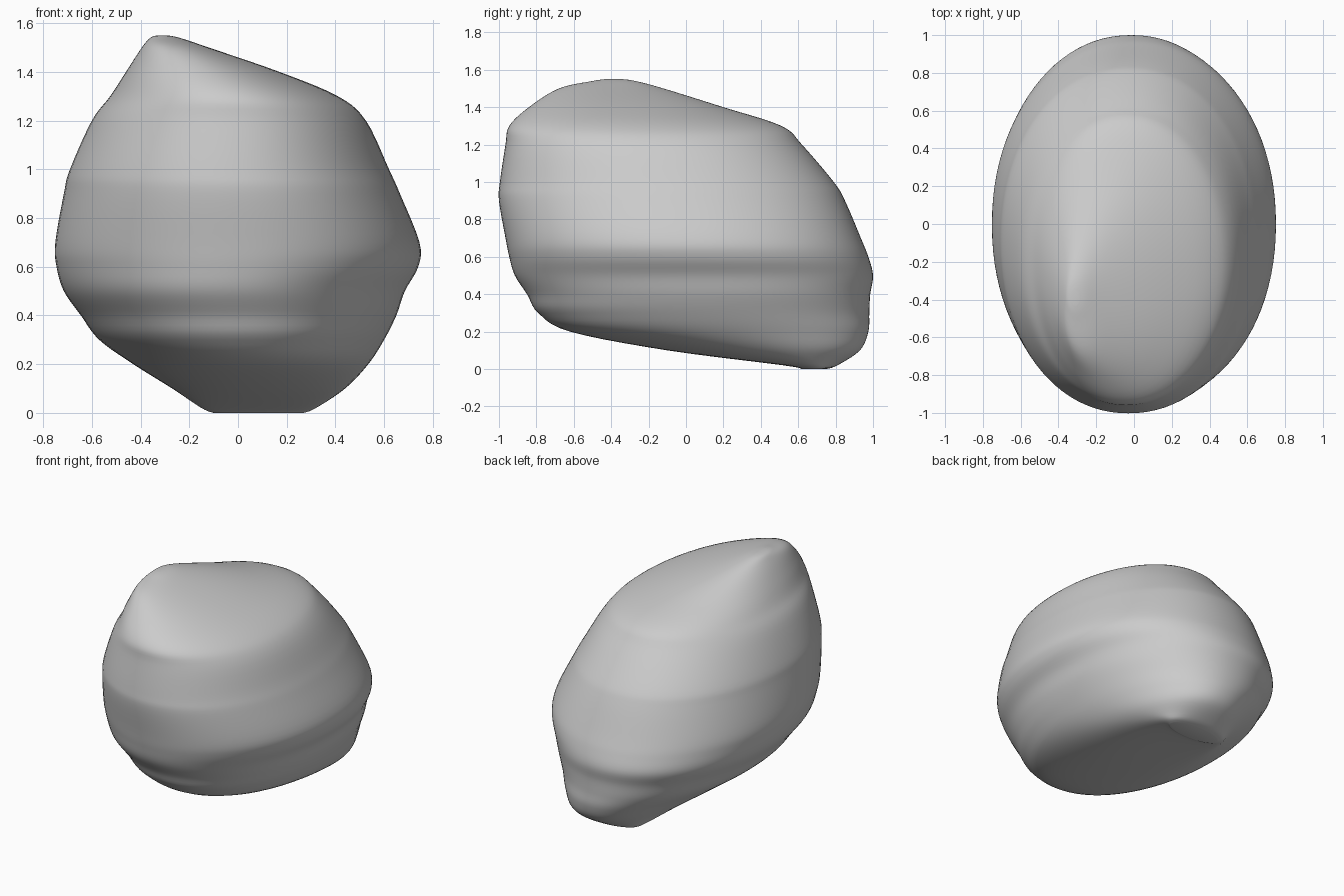
import bpy
import bmesh
from math import cos, sin, pi, copysign
from mathutils import Vector

SEGMENTS = 96      # points around each oval
STEPS = 5          # rings between neighbouring sections
ROUNDNESS = 2.1    # superellipse exponent of each oval

# Level sections of the boulder: height, right, left, front, back
SECTIONS = [
    (0, -.1, .27, .62, .75),
    (.02, -.15, .32, .52, .81),
    (.1, -.27, .44, -.1, .93),
    (.2, -.43, .535, -.62, .975),
    (.3, -.57, .6, -.79, .98),
    (.4, -.645, .65, -.85, .985),
    (.5, -.715, .685, -.915, 1),
    (.6, -.745, .74, -.945, .975),
    (.7, -.75, .745, -.965, .935),
    (.9, -.715, .665, -1, .85),
    (1, -.69, .62, -.995, .79),
    (1.2, -.6, .525, -.965, .62),
    (1.3, -.525, .41, -.945, .51),
    (1.4, -.46, .17, -.84, .2),
    (1.5, -.395, -.12, -.68, -.12),
    (1.54, -.36, -.24, -.5, -.27),
    (1.55, -.33, -.29, -.43, -.34),
]


def make_material(name, color):
    material = bpy.data.materials.new(name)
    material.use_nodes = True
    material.diffuse_color = color
    shader = next(n for n in material.node_tree.nodes if n.type == 'BSDF_PRINCIPLED')
    shader.inputs['Base Color'].default_value = color
    return material


def smooth_sections(rows, steps):
    """Blend the sections with a Catmull-Rom curve so the sides flow."""
    rows = [Vector(row) for row in rows]
    padded = [rows[0]] + rows + [rows[-1]]
    result = []
    for a, b, c, d in zip(padded, padded[1:], padded[2:], padded[3:]):
        for step in range(steps):
            t = step / steps
            start, end = (c - a) / 2, (d - b) / 2
            gap = c - b
            result.append(b + start * t
                          + (gap * 3 - start * 2 - end) * t ** 2
                          + (start + end - gap * 2) * t ** 3)
    return result + [rows[-1]]


def bulge(value):
    return copysign(abs(value) ** (2 / ROUNDNESS), value)


def oval_ring(bm, section):
    height, right, left, front, back = section
    ring = []
    for i in range(SEGMENTS):
        angle = 2 * pi * i / SEGMENTS
        x = (left + right) / 2 + (left - right) / 2 * bulge(cos(angle))
        y = (front + back) / 2 + (back - front) / 2 * bulge(sin(angle))
        ring.append(bm.verts.new((x, y, height)))
    return ring


def build_boulder(name, material):
    bm = bmesh.new()
    rings = [oval_ring(bm, s) for s in smooth_sections(SECTIONS, STEPS)]
    # Skin the sides between neighbouring rings
    for lower, upper in zip(rings, rings[1:]):
        for i in range(SEGMENTS):
            j = (i + 1) % SEGMENTS
            bm.faces.new((lower[i], lower[j], upper[j], upper[i]))
    # Close the foot and the crest
    bm.faces.new(rings[0][::-1])
    bm.faces.new(rings[-1])
    for face in bm.faces:
        face.smooth = True
    mesh = bpy.data.meshes.new(name)
    bm.to_mesh(mesh)
    bm.free()
    mesh.materials.append(material)
    boulder = bpy.data.objects.new(name, mesh)
    bpy.context.collection.objects.link(boulder)
    return boulder


default_cube = bpy.data.objects.get("Cube")
if default_cube:
    bpy.data.objects.remove(default_cube, do_unlink=True)

stone = make_material("stone grey", (.6, .6, .6, 1))
build_boulder("boulder", stone)
